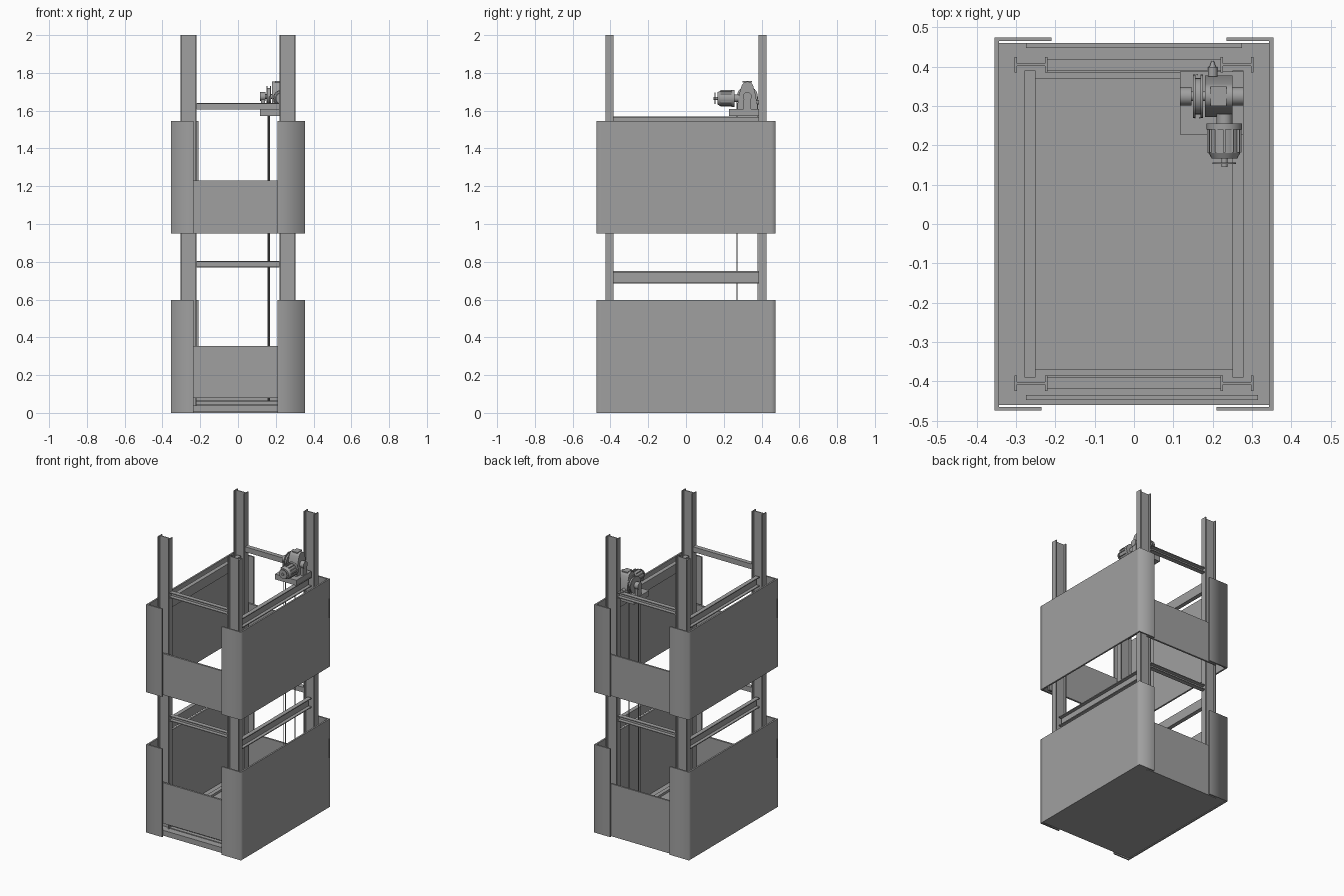
import bpy, bmesh, math
from mathutils import Matrix

cube = bpy.data.objects.get("Cube")
if cube:
    bpy.data.objects.remove(cube, do_unlink=True)

grey = bpy.data.materials.new("steel_grey")
grey.use_nodes = True
COLOUR = (0.35, 0.35, 0.35, 1)
grey.diffuse_color = COLOUR
grey.node_tree.nodes["Principled BSDF"].inputs["Base Color"].default_value = COLOUR


def finish(name, bm, smooth=False):
    bmesh.ops.recalc_face_normals(bm, faces=bm.faces)
    mesh = bpy.data.meshes.new(name)
    bm.to_mesh(mesh)
    bm.free()
    obj = bpy.data.objects.new(name, mesh)
    bpy.context.collection.objects.link(obj)
    mesh.materials.append(grey)
    if smooth:
        bpy.ops.object.select_all(action="DESELECT")
        obj.select_set(True)
        bpy.context.view_layer.objects.active = obj
        bpy.ops.object.shade_smooth_by_angle(angle=math.radians(35))
    return obj


def box(name, x, y, z):
    bm = bmesh.new()
    bmesh.ops.create_cube(bm, size=1)
    for v in bm.verts:
        v.co = [r[0] + (c + 0.5) * (r[1] - r[0]) for c, r in zip(v.co, (x, y, z))]
    return finish(name, bm)


def prism(profile, axis, a, b):
    """Sweep a closed 2D profile along an axis from a to b."""
    place = {"x": lambda p, t: (t, p[0], p[1]),
             "y": lambda p, t: (p[0], t, p[1]),
             "z": lambda p, t: (p[0], p[1], t)}[axis]
    bm = bmesh.new()
    face = bm.faces.new([bm.verts.new(place(p, a)) for p in profile])
    new = bmesh.ops.extrude_face_region(bm, geom=[face])["geom"]
    shift = [q - p for p, q in zip(place((0, 0), a), place((0, 0), b))]
    bmesh.ops.translate(bm, vec=shift, verts=[g for g in new if isinstance(g, bmesh.types.BMVert)])
    return bm


def rod(name, axis, centre, radius, a, b, radius2=None, sides=24):
    """Cylinder or cone along an axis, centre given in the other two axes."""
    bm = bmesh.new()
    bmesh.ops.create_cone(bm, cap_ends=True, segments=sides, radius1=radius,
                          radius2=radius if radius2 is None else radius2, depth=b - a)
    mid = (a + b) / 2
    if axis == "x":
        turn, loc = Matrix.Rotation(math.pi / 2, 4, "Y"), (mid, *centre)
    elif axis == "y":
        turn, loc = Matrix.Rotation(-math.pi / 2, 4, "X"), (centre[0], mid, centre[1])
    else:
        turn, loc = Matrix(), (*centre, mid)
    bm.transform(Matrix.Translation(loc) @ turn)
    return finish(name, bm, True)


def channel(u, w, depth, height, t, side):
    """C profile with its open side facing +u or -u."""
    back, front = u - side * depth / 2, u + side * depth / 2
    web = back + side * t
    return [(back, w), (front, w), (front, w + t), (web, w + t), (web, w + height - t),
            (front, w + height - t), (front, w + height), (back, w + height)]


# Four I-section columns
def i_section(cx, cy, hw=0.042, hd=0.02, flange=0.007, web=0.003):
    half = [(-hw, -hd), (-hw + flange, -hd), (-hw + flange, -web),
            (hw - flange, -web), (hw - flange, -hd), (hw, -hd)]
    return [(cx + p, cy + q) for p, q in half + [(-p, -q) for p, q in half]]


for sx, side in ((1, "left"), (-1, "right")):
    for sy, end in ((-1, "front"), (1, "back")):
        finish(f"{end}_{side}_column", prism(i_section(sx * 0.262, sy * 0.405), "z", 0.02, 2))

# Side and end beams on both levels
for level, zs, ze in (("lower", 0.685, 0.77), ("upper", 1.505, 1.605)):
    for s, side in ((1, "left"), (-1, "right")):
        finish(f"{level}_{side}_beam",
               prism(channel(s * 0.264, zs, 0.028, 0.065, 0.006, s), "y", -0.39, 0.39))
    for s, end in ((-1, "front"), (1, "back")):
        finish(f"{level}_{end}_beam",
               prism(channel(s * 0.405, ze, 0.03, 0.035, 0.005, s), "x", -0.225, 0.225))


# Wrap-around side claddings, smooth only across the vertical corners
def cladding(name, z0, z1, turn):
    ox, ix, oy, iy, near = 0.355, 0.344, 0.475, 0.465, 0.45
    profile = [(0.21, -oy), (ox, -oy), (ox, -near), (ox, near), (ox, oy), (0.235, oy),
               (0.235, iy), (ix, iy), (ix, near), (ix, -near), (ix, -iy), (0.21, -iy)]
    bm = prism(profile, "z", z0, z1)
    for f in bm.faces:
        f.smooth = abs(f.normal.z) < 0.5
    for e in bm.edges:
        a, b = (v.co for v in e.verts)
        e.smooth = abs(a.z - b.z) > 0.1 and a.x > 0.3
    if turn:
        bm.transform(Matrix.Rotation(math.pi, 4, "Z"))
    finish(name, bm)


for level, z0, z1 in (("lower", 0, 0.597), ("upper", 0.95, 1.545)):
    cladding(f"{level}_left_cladding", z0, z1, False)
    cladding(f"{level}_right_cladding", z0, z1, True)

# Low end panels
box("lower_front_panel", (-0.275, 0.315), (-0.448, -0.435), (0.08, 0.355))
box("upper_front_panel", (-0.275, 0.315), (-0.448, -0.435), (0.95, 1.23))
box("lower_back_panel", (-0.275, 0.275), (0.448, 0.46), (0, 0.355))
box("upper_back_panel", (-0.275, 0.275), (0.448, 0.46), (0.95, 1.23))

# Floor and base frame
box("floor_plate", (-0.344, 0.344), (-0.46, 0.46), (0.004, 0.04))
box("platform", (-0.25, 0.25), (-0.37, 0.37), (0.04, 0.055))
for s, side in ((1, "left"), (-1, "right")):
    finish(f"base_{side}_rail", prism(channel(s * 0.264, 0.04, 0.028, 0.03, 0.005, s), "y", -0.385, 0.385))
for s, end in ((-1, "front"), (1, "back")):
    finish(f"base_{end}_rail", prism(channel(s * 0.4, 0.04, 0.03, 0.025, 0.005, s), "x", -0.22, 0.22))

# Hoist: bed plate, gearbox with domed top, pulley and axle
box("hoist_bed", (0.117, 0.278), (0.228, 0.388), (1.572, 1.608))
dome = [(0.325 + 0.032 * math.cos(math.pi * i / 10), 1.722 + 0.032 * math.sin(math.pi * i / 10))
        for i in range(11)]
finish("gearbox", prism([(0.272, 1.608), (0.378, 1.608), (0.378, 1.63), (0.365, 1.7)] + dome[1:-1]
                        + [(0.285, 1.7), (0.272, 1.63)], "x", 0.18, 0.25), True)
box("gearbox_cap", (0.195, 0.235), (0.3, 0.35), (1.75, 1.757))
rod("axle", "x", (0.325, 1.675), 0.012, 0.117, 0.278)
for name, a, b in (("outer_bearing", 0.117, 0.146), ("inner_bearing", 0.25, 0.278)):
    rod(name, "x", (0.325, 1.675), 0.023, a, b)
    box(name + "_foot", (a + 0.004, b - 0.004), (0.305, 0.345), (1.608, 1.66))
for x in (0.15, 0.169):
    rod("pulley_rim", "x", (0.325, 1.675), 0.055, x, x + 0.006, sides=32)
rod("pulley_hub", "x", (0.325, 1.675), 0.046, 0.156, 0.169, sides=32)

# Hoist motor with cooling fins, fan and coupling
mc = (0.23, 1.665)
rod("motor_coupling", "y", mc, 0.02, 0.25, 0.28)
rod("motor_body", "y", mc, 0.04, 0.18, 0.245)
rod("motor_front_cap", "y", mc, 0.045, 0.24, 0.256)
rod("motor_rear_cap", "y", mc, 0.032, 0.166, 0.18, 0.04)
for i in range(12):
    angle = math.tau * i / 12
    fx, fz = mc[0] + 0.041 * math.cos(angle), mc[1] + 0.041 * math.sin(angle)
    box("motor_fin", (fx - 0.003, fx + 0.003), (0.182, 0.24), (fz - 0.003, fz + 0.003))
rod("motor_shaft", "y", mc, 0.008, 0.145, 0.168)
rod("motor_fan", "y", mc, 0.03, 0.152, 0.156)
rod("brake_pin", "y", (0.2, 1.645), 0.012, 0.375, 0.4)
rod("brake_pin_tip", "y", (0.2, 1.645), 0.008, 0.4, 0.415, 0.003)

# Hoist cables
for x, y in ((0.155, 0.27), (0.167, 0.27), (0.161, 0.38)):
    rod("hoist_cable", "z", (x, y), 0.002, 0.05, 1.675, sides=8)
